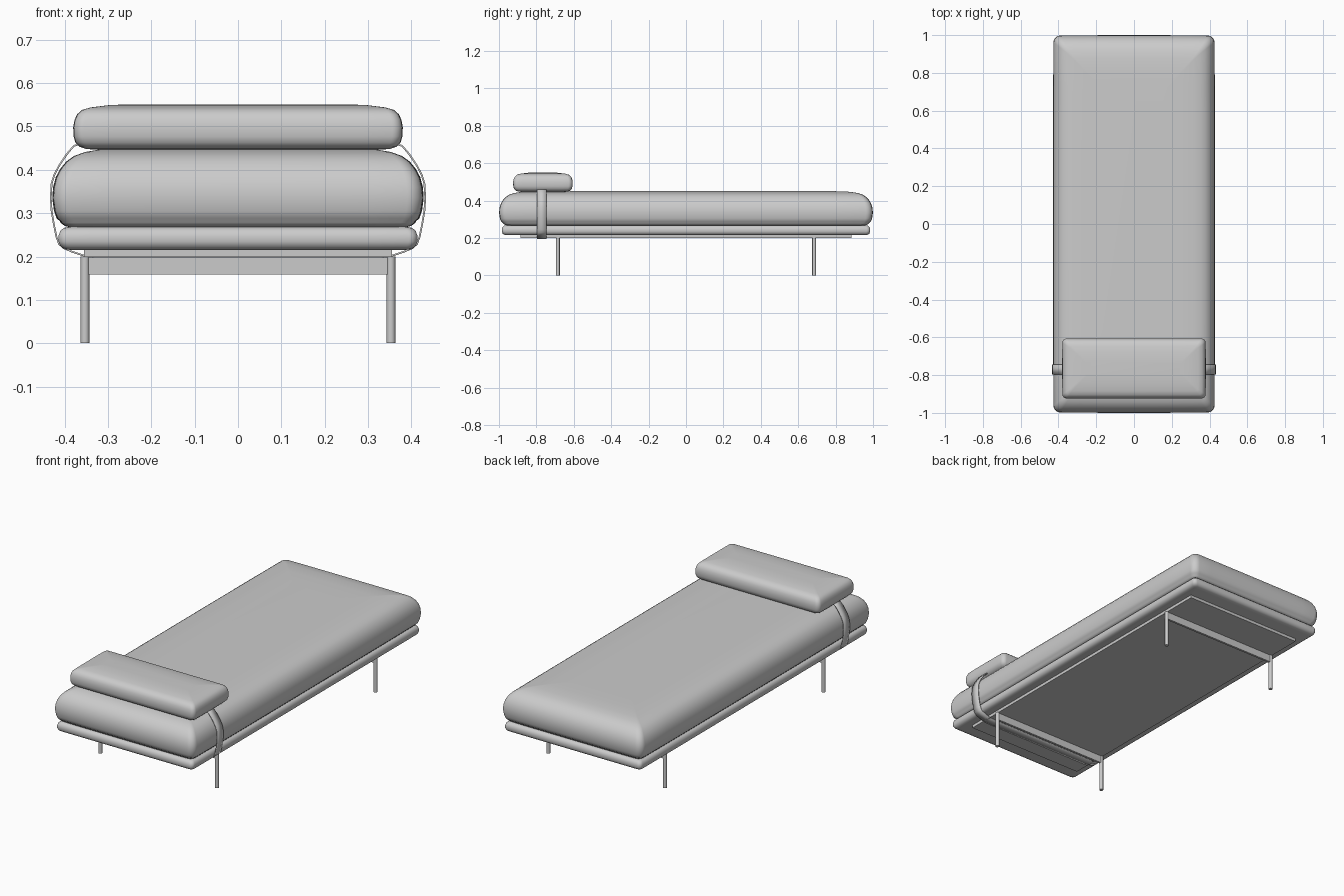
import bpy, bmesh, math

if "Cube" in bpy.data.objects:
    bpy.data.objects.remove(bpy.data.objects["Cube"])


def finish(name, bm, angle=40):
    bmesh.ops.recalc_face_normals(bm, faces=bm.faces)
    me = bpy.data.meshes.new(name)
    bm.to_mesh(me)
    bm.free()
    ob = bpy.data.objects.new(name, me)
    bpy.context.collection.objects.link(ob)
    bpy.ops.object.select_all(action='DESELECT')
    ob.select_set(True)
    bpy.context.view_layer.objects.active = ob
    bpy.ops.object.shade_smooth_by_angle(angle=math.radians(angle))
    return ob


def ring(hx, hy, r, bulge, steps=6, side=10):
    """Rounded rectangle outline whose long sides swell slightly."""
    pts = []
    corners = [(1, 1, 0), (-1, 1, 90), (-1, -1, 180), (1, -1, 270)]
    for sx, sy, a0 in corners:
        for i in range(steps + 1):
            a = math.radians(a0 + 90 * i / steps)
            pts.append((sx * (hx - r) + r * math.cos(a), sy * (hy - r) + r * math.sin(a)))
        # points along the straight side that follows this corner
        nx, ny, na = corners[(a0 // 90 + 1) % 4]
        a = math.radians(na)
        end = (nx * (hx - r) + r * math.cos(a), ny * (hy - r) + r * math.sin(a))
        x0, y0 = pts[-1]
        for i in range(1, side):
            t = i / side
            pts.append((x0 + (end[0] - x0) * t, y0 + (end[1] - y0) * t))
    return [(x * (1 + bulge * (1 - (y / hy) ** 4)), y * (1 + bulge * 0.4 * (1 - (x / hx) ** 4)))
            for x, y in pts]


def cushion(name, hx, hy, cy, r, profile, bulge=0.0, ystretch=1.0):
    """Loft rounded rectangles through (inset, z) profile points."""
    bm = bmesh.new()
    loops = []
    for inset, z in profile:
        rr = max(r - inset * 0.3, 0.006)
        pts = ring(hx - inset, hy - inset * ystretch, rr, bulge)
        loops.append([bm.verts.new((x, y + cy, z)) for x, y in pts])
    for a, b in zip(loops, loops[1:]):
        n = len(a)
        for i in range(n):
            bm.faces.new((a[i], a[(i + 1) % n], b[(i + 1) % n], b[i]))
    bm.faces.new(loops[0][::-1])
    bm.faces.new(loops[-1])
    return finish(name, bm, 50)


def box(name, size, loc):
    bm = bmesh.new()
    bmesh.ops.create_cube(bm, size=1)
    bmesh.ops.scale(bm, vec=size, verts=bm.verts)
    bmesh.ops.translate(bm, vec=loc, verts=bm.verts)
    return finish(name, bm, 30)


# Thick mattress with a crowned top and a stitched lower seam
cushion("mattress", 0.426, 0.997, 0, 0.035, [
    (0.07, 0.264), (0.045, 0.266), (0.028, 0.271), (0.019, 0.278), (0.018, 0.281),
    (0.010, 0.288), (0.004, 0.305), (0, 0.335), (0.002, 0.36), (0.008, 0.383),
    (0.018, 0.402), (0.032, 0.419), (0.05, 0.432), (0.075, 0.441),
    (0.11, 0.447), (0.17, 0.45), (0.25, 0.451)], bulge=0.006, ystretch=1.1)

# Thin padded base
cushion("base_pad", 0.414, 0.985, 0, 0.02, [
    (0.03, 0.215), (0.015, 0.217), (0.005, 0.223), (0, 0.234), (0, 0.248),
    (0.004, 0.259), (0.012, 0.266), (0.03, 0.269)])

# Head pillow
cushion("pillow", 0.378, 0.159, -0.765, 0.022, [
    (0.06, 0.446), (0.03, 0.448), (0.015, 0.453), (0.005, 0.463), (0.001, 0.477),
    (0, 0.498), (0.003, 0.515), (0.009, 0.528), (0.02, 0.538),
    (0.04, 0.544), (0.08, 0.549), (0.12, 0.551)], bulge=0.006)

# Underside panel
box("support_panel", (0.71, 1.77, 0.02), (0, 0, 0.209))

# Cross rails and round legs
for label, y in (("front", -0.685), ("back", 0.685)):
    box(label + "_rail", (0.70, 0.012, 0.042), (0, y, 0.18))
    for side, x in (("left", -0.353), ("right", 0.353)):
        bm = bmesh.new()
        bmesh.ops.create_cone(bm, cap_ends=True, segments=24, radius1=0.01,
                              radius2=0.01, depth=0.2)
        bmesh.ops.translate(bm, vec=(x, y, 0.1), verts=bm.verts)
        finish(f"{label}_{side}_leg", bm)

# Strap holding the pillow, running under the base
half = [(0.36, 0.462), (0.379, 0.455), (0.395, 0.436), (0.412, 0.411), (0.424, 0.388),
        (0.430, 0.368), (0.432, 0.335), (0.430, 0.305), (0.425, 0.275), (0.419, 0.246),
        (0.413, 0.229), (0.402, 0.219), (0.38, 0.210), (0.355, 0.202), (0.33, 0.198)]
path = half + [(-x, z) for x, z in reversed(half)]
bm = bmesh.new()
rows = [[bm.verts.new((x, y, z)) for x, z in path] for y in (-0.797, -0.745)]
for i in range(len(path) - 1):
    bm.faces.new((rows[0][i], rows[0][i + 1], rows[1][i + 1], rows[1][i]))
strap = finish("pillow_strap", bm)
mod = strap.modifiers.new("thickness", 'SOLIDIFY')
mod.thickness = 0.004
mod.offset = 0
